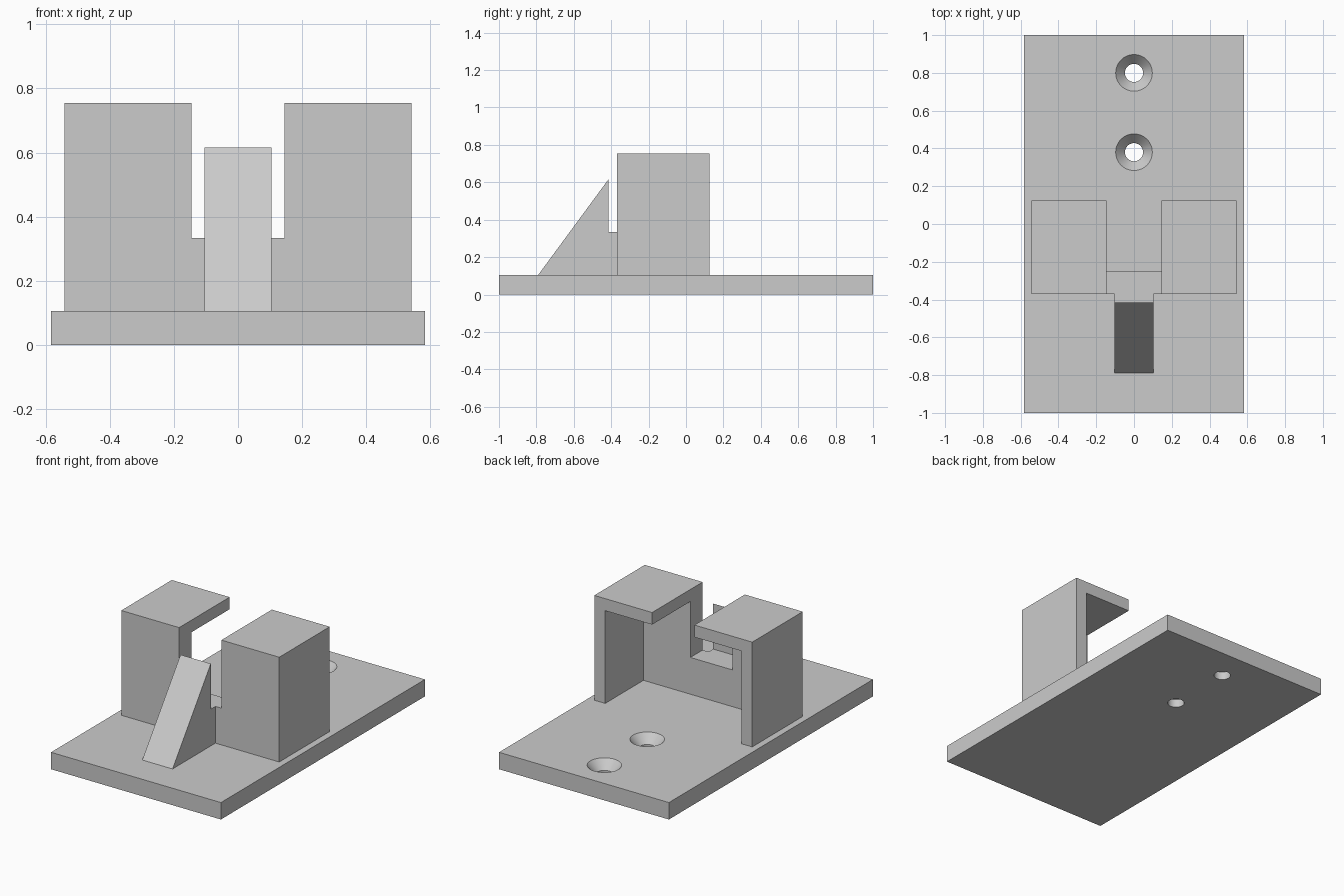
import bpy, bmesh, math
from mathutils import Vector

if "Cube" in bpy.data.objects:
    bpy.data.objects.remove(bpy.data.objects["Cube"], do_unlink=True)

grey = bpy.data.materials.new("plain grey")
grey.use_nodes = True
colour = (0.6, 0.6, 0.6, 1)
grey.diffuse_color = colour
grey.node_tree.nodes["Principled BSDF"].inputs["Base Color"].default_value = colour

BASE_TOP = 0.105
HALF_WIDTH = 0.583
FRONT, BACK = -0.37, 0.125      # holder depth
WALL = 0.075                    # side wall and roof thickness
OUTER, INNER, ROOF = 0.542, 0.145, 0.755
SILL = 0.333


def finish(name, bm):
    bmesh.ops.recalc_face_normals(bm, faces=bm.faces)
    mesh = bpy.data.meshes.new(name)
    bm.to_mesh(mesh)
    bm.free()
    mesh.materials.append(grey)
    obj = bpy.data.objects.new(name, mesh)
    bpy.context.collection.objects.link(obj)
    return obj


def prism(name, points, direction):
    """Extrude a closed outline along a direction."""
    bm = bmesh.new()
    face = bm.faces.new([bm.verts.new(p) for p in points])
    made = bmesh.ops.extrude_face_region(bm, geom=[face])["geom"]
    verts = [g for g in made if isinstance(g, bmesh.types.BMVert)]
    bmesh.ops.translate(bm, verts=verts, vec=Vector(direction))
    return finish(name, bm)


def box(name, x, y, z):
    outline = [(x[0], y[0], z[0]), (x[1], y[0], z[0]),
               (x[1], y[1], z[0]), (x[0], y[1], z[0])]
    return prism(name, outline, (0, 0, z[1] - z[0]))


def lathe(name, profile, y):
    """Turn a radius-height profile about a vertical axis."""
    bm = bmesh.new()
    sides = 48
    rings = []
    for r, z in profile:
        angles = [2 * math.pi * i / sides for i in range(sides)]
        rings.append([bm.verts.new((r * math.cos(a), y + r * math.sin(a), z))
                      for a in angles])
    for low, high in zip(rings, rings[1:]):
        for i in range(sides):
            j = (i + 1) % sides
            bm.faces.new((low[i], low[j], high[j], high[i]))
    bm.faces.new(rings[0])
    bm.faces.new(rings[-1])
    return finish(name, bm)


def cut(obj, cutter):
    mod = obj.modifiers.new("cut", "BOOLEAN")
    mod.operation = "DIFFERENCE"
    mod.solver = "EXACT"
    mod.object = cutter
    bpy.context.view_layer.objects.active = obj
    bpy.ops.object.modifier_apply(modifier=mod.name)
    bpy.data.objects.remove(cutter, do_unlink=True)


# Base plate with two countersunk screw holes
base = box("base_plate", (-HALF_WIDTH, HALF_WIDTH), (-1, 1), (0, BASE_TOP))
for y in (0.38, 0.8):
    cut(base, lathe("screw_hole_cutter",
                    [(0.048, -0.1), (0.048, 0.05), (0.097, BASE_TOP), (0.097, 0.2)], y))

# Holder: U-shaped block, hollowed from the back to leave front, sides and roofs
half = [(OUTER, BASE_TOP), (OUTER, ROOF), (INNER, ROOF), (INNER, SILL)]
outline = half + [(-x, z) for x, z in reversed(half)]
holder = prism("holder", [(x, FRONT, z) for x, z in outline], (0, BACK - FRONT, 0))
inside = OUTER - WALL
cut(holder, box("chamber_cutter", (-inside, inside), (-0.25, 0.3), (0, ROOF - WALL)))

# Sloping front brace, joined to the holder below the sill
brace = [(-0.79, BASE_TOP), (-0.415, 0.615), (-0.415, SILL), (FRONT, SILL), (FRONT, BASE_TOP)]
prism("front_brace", [(-0.104, y, z) for y, z in brace], (0.208, 0, 0))

# Smooth the round holes, keep all other edges sharp
bpy.ops.object.select_all(action="DESELECT")
base.select_set(True)
bpy.context.view_layer.objects.active = base
bpy.ops.object.shade_smooth_by_angle(angle=math.radians(30))
